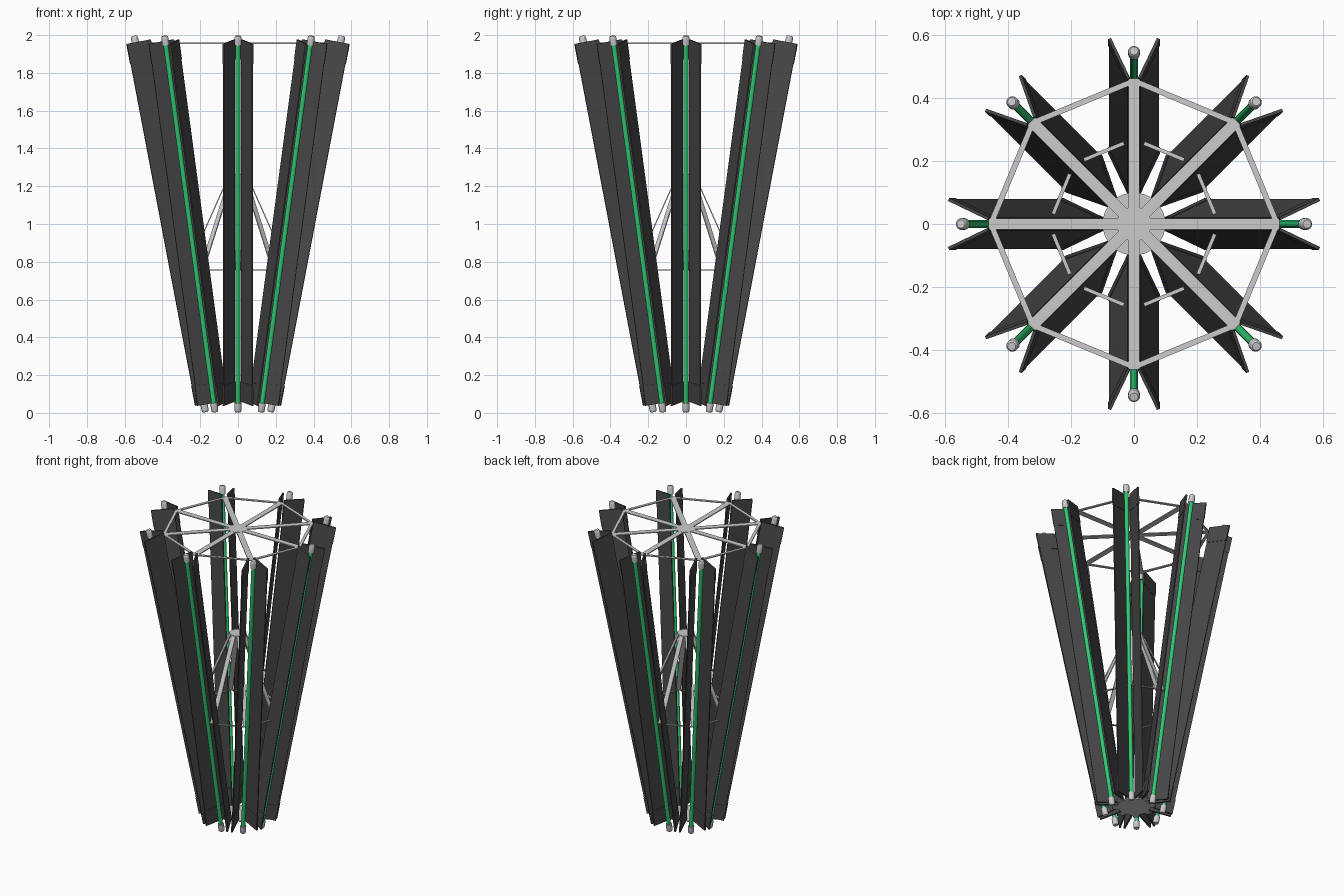
import bpy, bmesh, math
from mathutils import Matrix, Vector

if "Cube" in bpy.data.objects:
    bpy.data.objects.remove(bpy.data.objects["Cube"])

N = 8
BASE = Vector((0.172, 0, 0.004))          # lower end of a lamp axis
TOP = Vector((0.55, 0, 1.996))            # upper end of a lamp axis
LENGTH = (TOP - BASE).length
TILT = math.atan2(TOP.x - BASE.x, TOP.z - BASE.z)


def material(name, color):
    m = bpy.data.materials.new(name)
    m.diffuse_color = (*color, 1)
    m.use_nodes = True
    m.node_tree.nodes["Principled BSDF"].inputs["Base Color"].default_value = m.diffuse_color
    return m


dark = material("dark_panel", (0.065, 0.065, 0.065))
green = material("green_tube", (0.03, 0.6, 0.17))


def finish(name, bm, matrix=None, mat=None, smooth=False):
    bmesh.ops.recalc_face_normals(bm, faces=bm.faces)
    me = bpy.data.meshes.new(name)
    bm.to_mesh(me)
    bm.free()
    ob = bpy.data.objects.new(name, me)
    bpy.context.collection.objects.link(ob)
    if matrix:
        ob.matrix_world = matrix
    if mat:
        me.materials.append(mat)
    if smooth:
        bpy.ops.object.select_all(action='DESELECT')
        ob.select_set(True)
        bpy.context.view_layer.objects.active = ob
        bpy.ops.object.shade_smooth_by_angle(angle=math.radians(35))
    return ob


def lathe(name, profile, matrix, mat=None, segs=16):
    """Closed solid of revolution from (radius, height) points."""
    bm = bmesh.new()
    rings = [[bm.verts.new((r * math.cos(2 * math.pi * i / segs),
                            r * math.sin(2 * math.pi * i / segs), z))
              for i in range(segs)] for r, z in profile]
    for a, b in zip(rings, rings[1:]):
        for i in range(segs):
            j = (i + 1) % segs
            bm.faces.new((a[i], a[j], b[j], b[i]))
    bm.faces.new(rings[0])
    bm.faces.new(rings[-1])
    return finish(name, bm, matrix, mat, True)


def bar(name, p, q, width, thick):
    """Flat bar from p to q, its width lying level."""
    p, q = Vector(p), Vector(q)
    d = (q - p).normalized()
    side = Vector((0, 0, 1)).cross(d).normalized()
    up = d.cross(side)
    rot = Matrix((d, side, up)).transposed().to_4x4()
    bm = bmesh.new()
    bmesh.ops.create_cube(bm, size=1, matrix=Matrix.Diagonal(((q - p).length, width, thick, 1)))
    return finish(name, bm, Matrix.Translation((p + q) / 2) @ rot)


def plate(name, side, z0, z1, thick, grow, matrix):
    """One wing of a reflector, splayed outwards from the lamp's back."""
    a, b = Vector((-0.08, 0.018 * side)), Vector((0.045, 0.077 * side))
    d = (b - a).normalized()
    n = Vector((-d.y, d.x)) * thick / 2
    a, b = a - d * grow, b + d * grow
    bm = bmesh.new()
    lo, hi = [[bm.verts.new((c.x, c.y, z)) for c in (a - n, b - n, b + n, a + n)]
              for z in (z0, z1)]
    bm.faces.new(lo)
    bm.faces.new(hi)
    for i in range(4):
        j = (i + 1) % 4
        bm.faces.new((lo[i], lo[j], hi[j], hi[i]))
    return finish(name, bm, matrix, dark)


def polar(r, a, z):
    return (r * math.cos(a), r * math.sin(a), z)


CAP = [(0.013, 0), (0.017, 0.004), (0.019, 0.014), (0.019, 0.05)]

for k in range(N):
    a, a2 = 2 * math.pi * k / N, 2 * math.pi * (k + 1) / N
    frame = Matrix.Rotation(a, 4, 'Z') @ Matrix.Translation(BASE) @ Matrix.Rotation(TILT, 4, 'Y')

    # Lamp tube with grey end caps
    lathe(f"lamp_tube_{k}", [(0.013, 0.03), (0.013, LENGTH - 0.03)], frame, green)
    lathe(f"lower_cap_{k}", CAP, frame)
    lathe(f"upper_cap_{k}", [(r, LENGTH - z) for r, z in CAP], frame)

    # Reflector wings with thicker end sleeves
    for s, label in ((1, "left"), (-1, "right")):
        plate(f"reflector_{label}_{k}", s, 0.05, 1.985, 0.006, 0, frame)
        plate(f"lower_sleeve_{label}_{k}", s, 0.043, 0.15, 0.010, 0.002, frame)
        plate(f"upper_sleeve_{label}_{k}", s, 1.885, 1.993, 0.010, 0.002, frame)

    # Top spokes and rim, middle struts and rim, bottom spokes
    bar(f"top_spoke_{k}", (0, 0, 1.957), polar(0.462, a, 1.957), 0.036, 0.006)
    bar(f"top_rim_{k}", polar(0.455, a, 1.957), polar(0.455, a2, 1.957), 0.018, 0.006)
    bar(f"strut_{k}", polar(0.045, a, 1.262), polar(0.27, a, 0.757), 0.03, 0.006)
    bar(f"middle_rim_{k}", polar(0.27, a, 0.757), polar(0.27, a2, 0.757), 0.012, 0.005)
    bar(f"bottom_spoke_{k}", (0, 0, 0.06), polar(0.13, a, 0.06), 0.034, 0.006)

# Central hubs
for name, r, z in (("top_hub", 0.055, 1.957), ("middle_hub", 0.052, 1.26), ("bottom_hub", 0.1, 0.06)):
    lathe(name, [(r, -0.004), (r, 0.004)], Matrix.Translation((0, 0, z)), segs=32)
